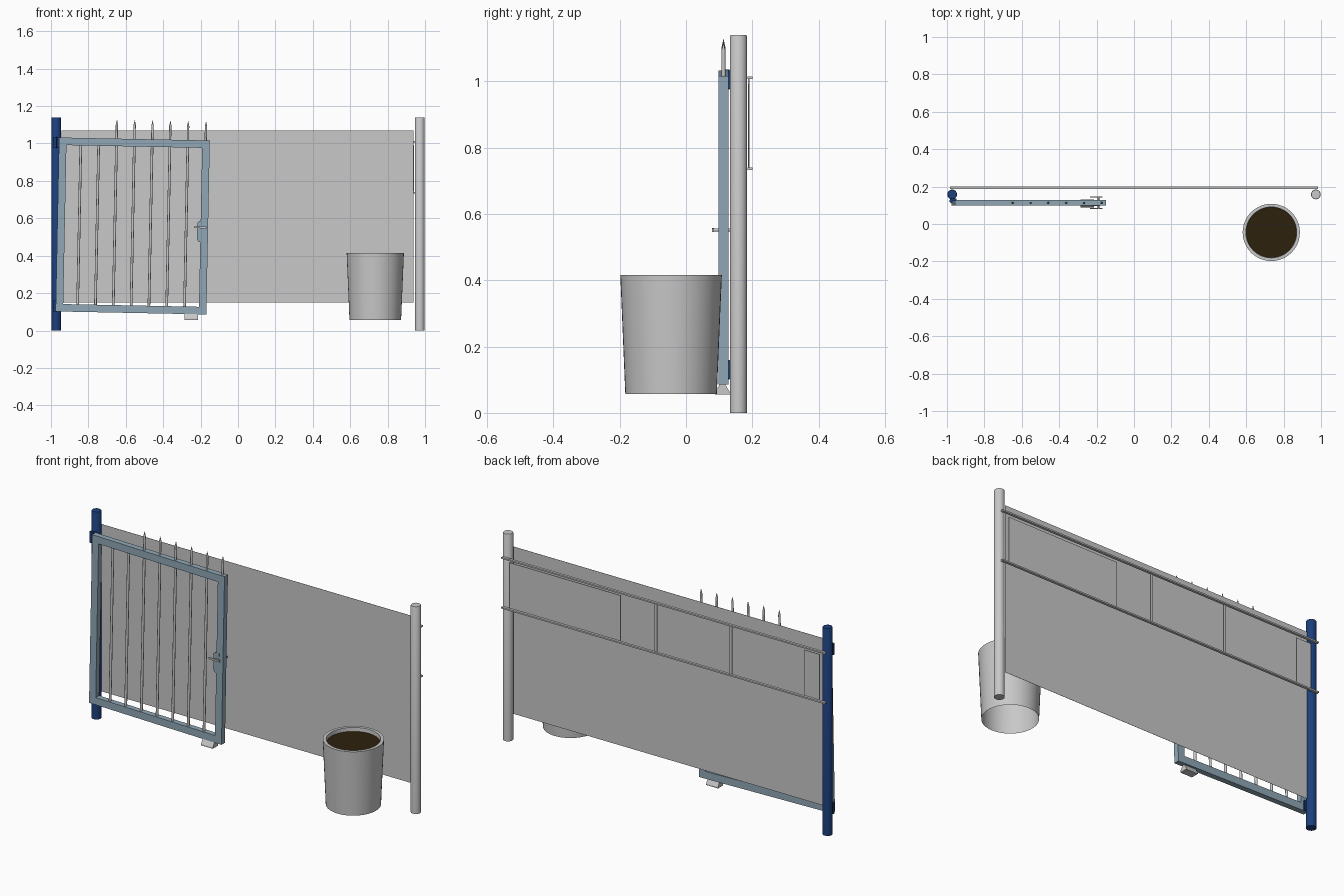
import bpy, bmesh, math
from mathutils import Matrix, Vector

if "Cube" in bpy.data.objects:
    bpy.data.objects.remove(bpy.data.objects["Cube"])


def material(name, rgb):
    m = bpy.data.materials.new(name)
    m.diffuse_color = (*rgb, 1)
    m.use_nodes = True
    m.node_tree.nodes["Principled BSDF"].inputs["Base Color"].default_value = m.diffuse_color
    return m


GREY = material("light grey metal", (0.58, 0.58, 0.58))
BLUE = material("dark blue paint", (0.012, 0.05, 0.2))
STEEL = material("steel blue paint", (0.28, 0.39, 0.47))
SOIL = material("dark brown soil", (0.026, 0.015, 0.004))

# The gate leaf sags slightly, so its parts share one tilted frame
GATE = Matrix.Translation((-0.563, 0.113, 0.559)) @ Matrix.Rotation(0.02, 4, 'Y')
WORLD = Matrix.Identity(4)


def finish(name, bm, mat, frame=WORLD, smooth=False):
    bmesh.ops.recalc_face_normals(bm, faces=bm.faces)
    mesh = bpy.data.meshes.new(name)
    bm.to_mesh(mesh)
    bm.free()
    mesh.materials.append(mat)
    ob = bpy.data.objects.new(name, mesh)
    bpy.context.collection.objects.link(ob)
    ob.matrix_world = frame
    if smooth:
        bpy.ops.object.select_all(action='DESELECT')
        ob.select_set(True)
        bpy.context.view_layer.objects.active = ob
        bpy.ops.object.shade_smooth_by_angle(angle=math.radians(40))
    return ob


def box(name, x, y, z, mat, frame=WORLD):
    """Box from (min, max) pairs."""
    bm = bmesh.new()
    bmesh.ops.create_cube(bm, size=1)
    for v in bm.verts:
        v.co = [(a + b) / 2 + c * (b - a) for (a, b), c in zip((x, y, z), v.co)]
    return finish(name, bm, mat, frame)


def rod(name, p, q, r, mat, frame=WORLD, r2=None, sides=12):
    """Round bar or cone between two points."""
    p, q = Vector(p), Vector(q)
    bm = bmesh.new()
    rot = (q - p).to_track_quat('Z', 'Y').to_matrix().to_4x4()
    bmesh.ops.create_cone(bm, cap_ends=True, segments=sides, radius1=r,
                          radius2=r if r2 is None else r2, depth=(q - p).length,
                          matrix=Matrix.Translation((p + q) / 2) @ rot)
    return finish(name, bm, mat, frame, True)


def lathe(name, profile, centre, mat, n=48):
    """Surface of revolution around z from an (r, z) profile."""
    bm = bmesh.new()
    vs = [bm.verts.new((r, 0, z)) for r, z in profile]
    es = [bm.edges.new(e) for e in zip(vs, vs[1:])]
    bmesh.ops.spin(bm, geom=vs + es, axis=(0, 0, 1), cent=(0, 0, 0),
                   angle=math.tau, steps=n)
    bmesh.ops.remove_doubles(bm, verts=bm.verts, dist=1e-5)
    return finish(name, bm, mat, Matrix.Translation(centre), True)


def prism(name, points, axis, lo, hi, mat, frame=WORLD):
    """Extrude a profile along x (axis 0) or y (axis 1)."""
    bm = bmesh.new()
    f = bm.faces.new([bm.verts.new((lo, a, b) if axis == 0 else (a, lo, b))
                      for a, b in points])
    for v in bmesh.ops.extrude_face_region(bm, geom=[f])["geom"]:
        if isinstance(v, bmesh.types.BMVert):
            v.co[axis] = hi
    return finish(name, bm, mat, frame)


# Posts with slightly rounded caps
for name, x, mat in (("hinge_post", -0.972, BLUE), ("end_post", 0.972, GREY)):
    lathe(name, [(0, 0), (0.026, 0), (0.026, 1.135), (0.024, 1.139), (0, 1.14)],
          (x, 0.158, 0), mat, 24)

# Fence panel: a thin sheet between the posts
box("fence_panel", (-0.943, 0.938), (0.1595, 0.1605), (0.15, 1.07), GREY)

# Flat rails, plates and struts behind the panel
for name, z in (("upper_rail", 1.01), ("lower_rail", 0.736)):
    box(name, (-0.985, 0.985), (0.186, 0.2), (z - 0.004, z + 0.004), GREY)
for name, x0, x1 in (("long_back_plate", 0.266, 0.94),
                     ("short_back_plate", -0.945, -0.853)):
    box(name, (x0, x1), (0.187, 0.19), (0.742, 0.992), GREY)
for x in (0.05, -0.405):
    box("back_strut", (x - 0.008, x + 0.008), (0.187, 0.191), (0.738, 1.008), GREY)

# Gate frame
W, H, T, D = 0.403, 0.465, 0.04, 0.015
for s in (-1, 1):
    box("gate_stile", sorted((s * W, s * (W - T))), (-D, D), (-H + T, H - T), STEEL, GATE)
    box("gate_rail", (-W, W), (-D, D), sorted((s * H, s * (H - T))), STEEL, GATE)

# Gate bars, and spikes on the latch side
for k in range(8):
    x = -0.286 + 0.0953 * k
    if k < 7:
        rod("gate_bar", (x, 0, -H + T), (x, 0, H - T), 0.007, GREY, GATE)
    if k > 1:
        rod("spike_stem", (x, 0, H), (x, 0, 0.54), 0.006, GREY, GATE)
        rod("spike_tip", (x, 0, 0.54), (x, 0, 0.566), 0.006, GREY, GATE, r2=0.0005)

# Lock case with chamfered ends
prism("lock_case", [(0.38, -0.09), (0.352, -0.075), (0.345, -0.065), (0.345, 0.025),
                    (0.357, 0.033), (0.38, 0.04)], 1, -0.0155, 0.0155, STEEL, GATE)

# Lever handles on both sides
rod("handle_spindle", (0.373, -0.033, 0), (0.373, 0.033, 0), 0.005, GREY, GATE)
for s in (-1, 1):
    box("handle_lever", (0.328, 0.395), sorted((s * 0.028, s * 0.034)),
        (-0.005, 0.005), GREY, GATE)

# Hinges between gate and blue post
for z in (1.005, 0.13):
    rod("hinge_pin", (-0.978, 0.122, z - 0.03), (-0.978, 0.122, z + 0.03), 0.009, BLUE)
    box("hinge_leaf", (-0.985, -0.95), (0.122, 0.136), (z - 0.028, z + 0.028), BLUE)

# Wedge-shaped foot under the gate
prism("gate_foot", [(0.088, 0.056), (0.132, 0.056), (0.132, 0.063), (0.114, 0.093),
                    (0.106, 0.093), (0.088, 0.063)], 0, -0.287, -0.215, GREY)

# Planter, open underneath, and its soil
POT = (0.734, -0.045, 0)
lathe("planter", [(0.138, 0.057), (0.153, 0.415), (0.136, 0.415), (0.134, 0.385)], POT, GREY)
lathe("planter_soil", [(0.135, 0.394), (0, 0.396)], POT, SOIL)
